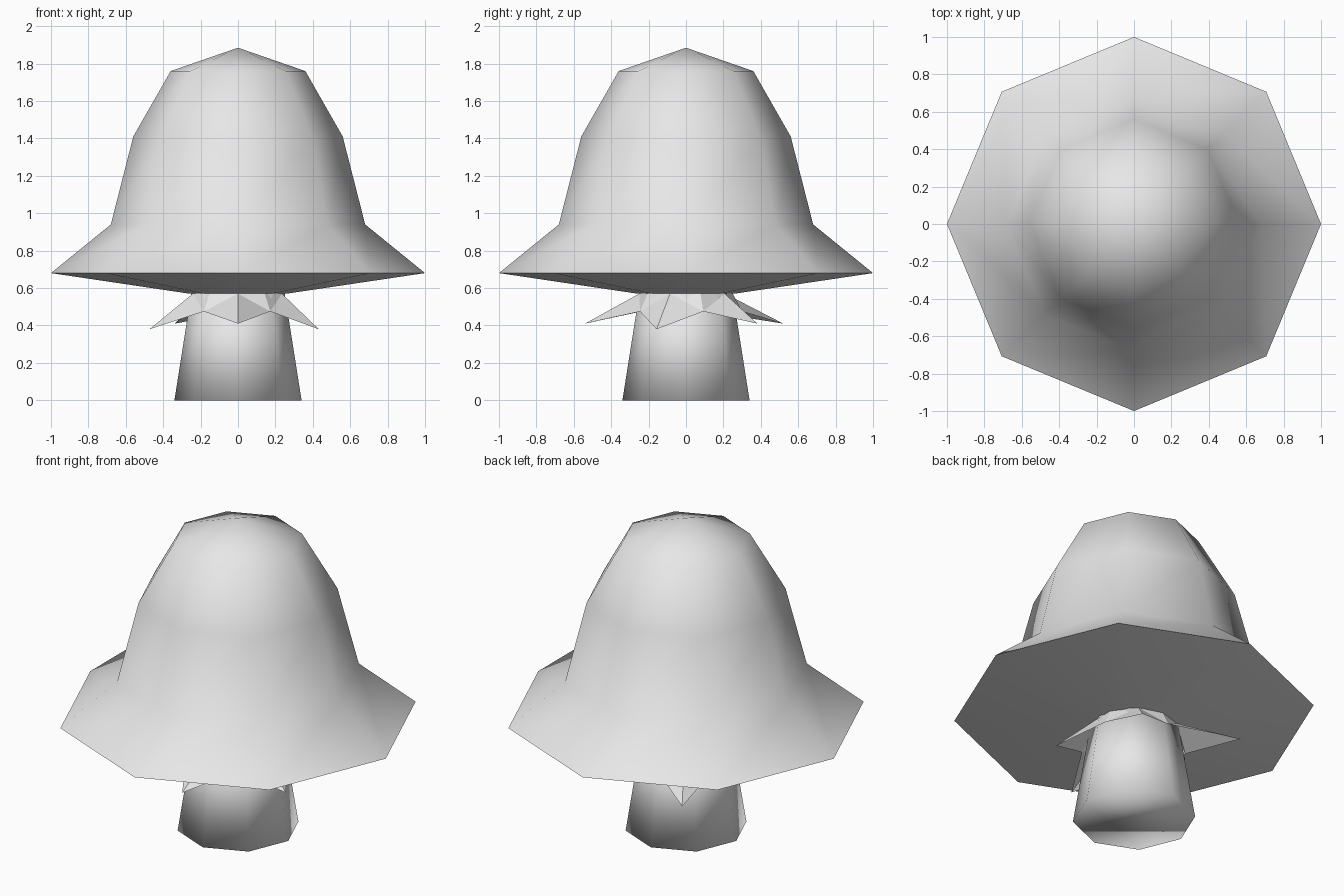
import bpy
import math

old = bpy.data.objects.get("Cube")
if old:
    bpy.data.objects.remove(old, do_unlink=True)

grey = bpy.data.materials.new("light_grey")
grey.use_nodes = True
grey.diffuse_color = (0.8, 0.8, 0.8, 1)
grey.node_tree.nodes["Principled BSDF"].inputs["Base Color"].default_value = (0.8, 0.8, 0.8, 1)


def polar(radius, degrees, z):
    a = math.radians(degrees)
    return (radius * math.cos(a), radius * math.sin(a), z)


def make_object(name, verts, faces):
    mesh = bpy.data.meshes.new(name)
    mesh.from_pydata(verts, [], faces)
    mesh.materials.append(grey)
    obj = bpy.data.objects.new(name, mesh)
    bpy.context.collection.objects.link(obj)
    return obj


def lathe(name, profile, sides=8, apex=None):
    """Stack rings of (radius, z) from bottom to top, closing both ends."""
    verts = [polar(r, 360 * i / sides, z) for r, z in profile for i in range(sides)]
    faces = [tuple(reversed(range(sides)))]
    for k in range(len(profile) - 1):
        for i in range(sides):
            j = (i + 1) % sides
            a, b = k * sides, (k + 1) * sides
            faces.append((a + i, a + j, b + j, b + i))
    top = (len(profile) - 1) * sides
    if apex:
        verts.append((0, 0, apex))
        faces += [(top + i, top + (i + 1) % sides, len(verts) - 1) for i in range(sides)]
    else:
        faces.append(tuple(range(top, top + sides)))
    return make_object(name, verts, faces)


def smooth(obj, angle=None):
    bpy.ops.object.select_all(action='DESELECT')
    obj.select_set(True)
    bpy.context.view_layer.objects.active = obj
    if angle:
        bpy.ops.object.shade_smooth_by_angle(angle=math.radians(angle))
    else:
        bpy.ops.object.shade_smooth()


# Bell-shaped cap with a wide brim and shallow underside
cap = lathe("cap", [(0.26, 0.57), (1, 0.68), (0.68, 0.94), (0.56, 1.41), (0.36, 1.76)],
            apex=1.885)
smooth(cap, 60)

# Tapered stem
stem = lathe("stem", [(0.34, 0), (0.25, 0.57)])
smooth(stem)

# Ragged collar: five drooping points of uneven length, folded along the middle
tips = [(0.54, -90, 0.41), (0.46, -20, 0.38), (0.46, 56, 0.41), (0.62, 123, 0.41), (0.49, 195, 0.38)]
verts, faces = [], []
for n, (reach, angle, drop) in enumerate(tips):
    following = tips[(n + 1) % len(tips)][1]
    valley = angle + ((following - angle) % 360) / 2
    verts += [polar(0.25, angle, 0.57), polar(reach, angle, drop),
              polar(0.25, valley, 0.57), polar(0.3, valley, 0.475)]
total = len(verts)
for s in range(0, total, 4):
    crest, tip, root, notch = range(s, s + 4)
    next_crest, next_tip = (s + 4) % total, (s + 5) % total
    faces += [(crest, tip, notch), (crest, notch, root),
              (root, notch, next_crest), (notch, next_tip, next_crest)]
make_object("collar", verts, faces)
